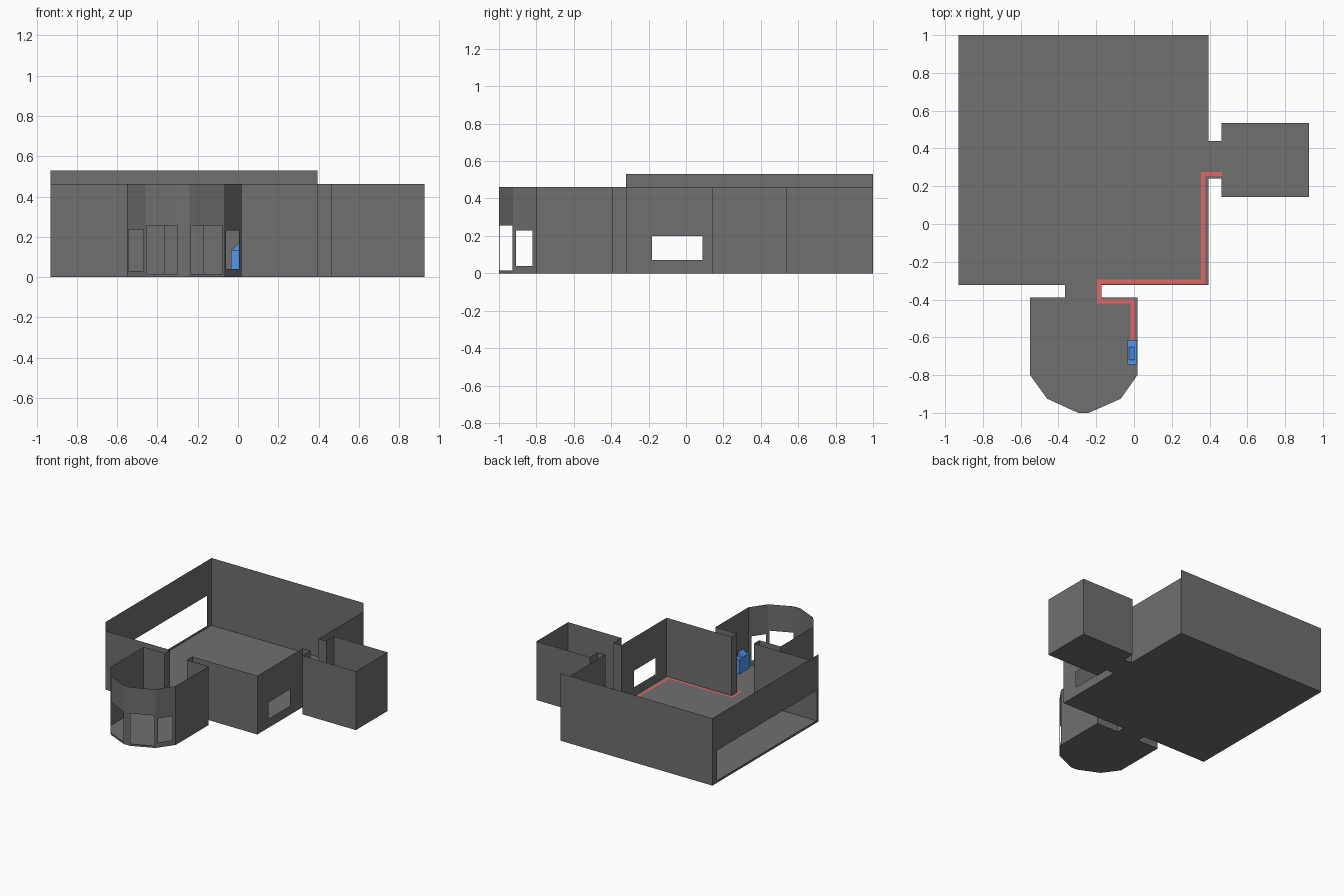
import bpy, bmesh
from mathutils import Vector

if "Cube" in bpy.data.objects:
    bpy.data.objects.remove(bpy.data.objects["Cube"])


def material(name, color):
    m = bpy.data.materials.new(name)
    m.diffuse_color = color
    m.use_nodes = True
    m.node_tree.nodes["Principled BSDF"].inputs["Base Color"].default_value = m.diffuse_color
    return m


dark = material("dark_grey", (0.16, 0.16, 0.16, 1))
red = material("route_red", (0.80, 0.13, 0.13, 1))
blue = material("unit_blue", (0.09, 0.30, 0.85, 1))


def finish(name, bm, mat):
    bmesh.ops.remove_doubles(bm, verts=bm.verts, dist=1e-5)
    me = bpy.data.meshes.new(name)
    bm.to_mesh(me)
    bm.free()
    ob = bpy.data.objects.new(name, me)
    bpy.context.collection.objects.link(ob)
    me.materials.append(mat)
    return ob


def face(bm, pts):
    bm.faces.new([bm.verts.new(p) for p in pts])


def wall(bm, a, b, h, hole=None):
    """Thin wall from a to b; hole = (start, end, z0, z1), start/end as fractions."""
    def quad(s, e, z0, z1):
        p, q = a.lerp(b, s), a.lerp(b, e)
        face(bm, [(*p, z0), (*q, z0), (*q, z1), (*p, z1)])
    if hole is None:
        quad(0, 1, 0, h)
        return
    s, e, z0, z1 = hole
    cuts = [(0, s), (s, e), (e, 1)]
    rows = [(0, z0), (z0, z1), (z1, h)]
    for i, c in enumerate(cuts):
        for j, r in enumerate(rows):
            if (i, j) != (1, 1):
                quad(*c, *r)


LOW, HIGH = 0.462, 0.53


def room(name, outline):
    """Floor plus walls; each entry is (x, y, kind of wall to the next point, height)."""
    bm = bmesh.new()
    pts = [Vector(p[:2]) for p in outline]
    face(bm, [(*p, 0) for p in pts])
    for i, p in enumerate(outline):
        if p[2] != "open":
            h = p[3] if len(p) > 3 else LOW
            wall(bm, pts[i], pts[(i + 1) % len(pts)], h, p[2])
    return finish(name, bm, dark)


# main room: back and left walls are taller, wide opening left, window right
room("main_room", [
    (-0.93, -0.322, None), (-0.365, -0.322, "open"), (-0.172, -0.322, None),
    (0.394, -0.322, (0.25, 0.725, 0.07, 0.20)), (0.394, 0.242, "open"),
    (0.394, 0.44, None), (0.394, 1.0, None, HIGH),
    (-0.93, 1.0, (0.045, 0.985, 0.018, 0.255), HIGH)])

# bay room with four windows
room("bay_room", [
    (-0.55, -0.39, None), (-0.55, -0.80, (0.06, 0.89, 0.03, 0.235)),
    (-0.46, -0.925, (0.03, 0.97, 0.015, 0.255)), (-0.295, -1.0, None),
    (-0.24, -1.0, (0.02, 0.95, 0.015, 0.255)),
    (-0.07, -0.925, (0.12, 0.84, 0.04, 0.23)),
    (0.018, -0.80, None), (0.018, -0.39, None),
    (-0.172, -0.39, "open"), (-0.365, -0.39, None)])

# side room
room("side_room", [
    (0.462, 0.142, None), (0.927, 0.142, None), (0.927, 0.536, None),
    (0.462, 0.536, None), (0.462, 0.44, "open"), (0.462, 0.242, None)])

# door passages
room("bay_passage", [
    (-0.365, -0.39, "open"), (-0.172, -0.39, None),
    (-0.172, -0.322, "open"), (-0.365, -0.322, None)])
room("side_passage", [
    (0.394, 0.242, None), (0.462, 0.242, "open"),
    (0.462, 0.44, None), (0.394, 0.44, "open")])

# floor route running along the walls
bm = bmesh.new()
path = [(-0.008, -0.615), (-0.008, -0.41), (-0.185, -0.41), (-0.185, -0.305),
        (0.366, -0.305), (0.366, 0.264), (0.465, 0.264)]
w, z = 0.010, 0.002
P = [Vector(p) for p in path]
left, right = [], []
for i, p in enumerate(P):
    d0 = (P[i] - P[i - 1]).normalized() if i else (P[1] - P[0]).normalized()
    d1 = (P[i + 1] - P[i]).normalized() if i < len(P) - 1 else d0
    n = Vector((-d0.y, d0.x))
    if abs(d0.dot(d1)) < 0.5:
        n += Vector((-d1.y, d1.x))
    left.append(p + n * w)
    right.append(p - n * w)
for i in range(len(P) - 1):
    face(bm, [(*right[i], z), (*right[i + 1], z), (*left[i + 1], z), (*left[i], z)])
finish("floor_route", bm, red)


def prism(name, profile, y0, y1):
    """Closed x-z profile extruded along y."""
    bm = bmesh.new()
    f = bm.faces.new([bm.verts.new((x, y0, zz)) for x, zz in profile])
    ext = bmesh.ops.extrude_face_region(bm, geom=[f], use_keep_orig=True)
    bmesh.ops.translate(bm, vec=(0, y1 - y0, 0),
                        verts=[v for v in ext["geom"] if isinstance(v, bmesh.types.BMVert)])
    bmesh.ops.recalc_face_normals(bm, faces=bm.faces)
    return finish(name, bm, blue)


# wall unit: box with a narrower sloping top
prism("wall_unit", [(-0.034, 0.02), (0.015, 0.02), (0.015, 0.135), (-0.034, 0.135)],
      -0.745, -0.615)
prism("wall_unit_top", [(-0.027, 0.135), (0.006, 0.135), (0.006, 0.17), (0.0, 0.168)],
      -0.72, -0.65)
